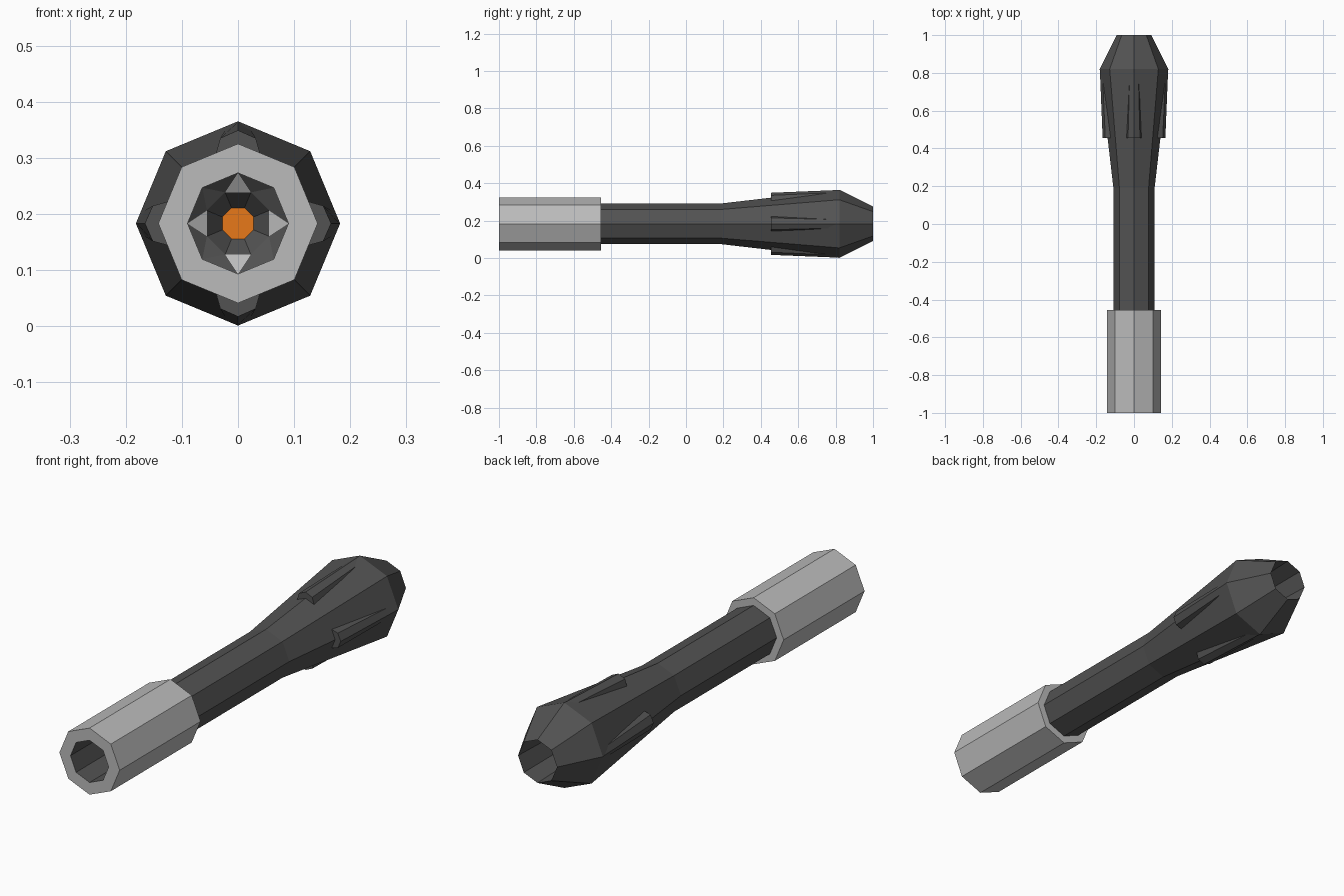
import bpy, bmesh
from math import sin, cos, pi

if "Cube" in bpy.data.objects:
    bpy.data.objects.remove(bpy.data.objects["Cube"])

CZ, N = 0.183, 8


def material(name, rgb):
    m = bpy.data.materials.new(name)
    m.diffuse_color = (*rgb, 1)
    m.use_nodes = True
    m.node_tree.nodes["Principled BSDF"].inputs["Base Color"].default_value = m.diffuse_color
    return m


GREY = material("light_grey", (0.5, 0.5, 0.5))
DARK = material("dark_grey", (0.085, 0.085, 0.085))
ORANGE = material("orange", (0.8, 0.19, 0.01))


def ring(bm, y, r, phase=0):
    return [bm.verts.new((r * sin(2 * pi * (k + phase) / N), y,
                          CZ + r * cos(2 * pi * (k + phase) / N))) for k in range(N)]


def bridge(bm, a, b, mat=0):
    for k in range(N):
        j = (k + 1) % N
        bm.faces.new((a[k], a[j], b[j], b[k])).material_index = mat


def finish(bm, name, mats, face_front=False):
    bmesh.ops.recalc_face_normals(bm, faces=bm.faces)
    bm.faces.ensure_lookup_table()
    if face_front and bm.faces[0].normal.y > 0:
        bmesh.ops.reverse_faces(bm, faces=bm.faces)
    me = bpy.data.meshes.new(name)
    bm.to_mesh(me)
    bm.free()
    for m in mats:
        me.materials.append(m)
    ob = bpy.data.objects.new(name, me)
    bpy.context.collection.objects.link(ob)
    return ob


# Light sleeve: thick octagonal tube with a dark bore
bm = bmesh.new()
rings = [ring(bm, y, r) for y, r in
         [(-1, 0.142), (-0.455, 0.142), (-0.455, 0.09), (-1, 0.09)]]
for i in range(4):
    bridge(bm, rings[i], rings[(i + 1) % 4], 1 if i == 2 else 0)
finish(bm, "sleeve", [GREY, DARK])

# Dark shaft flaring into the head, with an open recess in the tip
bm = bmesh.new()
rings = [ring(bm, y, r) for y, r in
         [(-0.455, 0.109), (0.19, 0.109), (0.82, 0.182), (1, 0.092), (0.8, 0.085)]]
for a, b in zip(rings, rings[1:]):
    bridge(bm, a, b)
bm.faces.new(rings[-1])
outer = ring(bm, -0.455, 0.09)
bridge(bm, outer, rings[0])
inner_end = ring(bm, -0.44, 0.09)
bridge(bm, outer, inner_end)
bm.faces.new(inner_end)
finish(bm, "shaft_and_head", [DARK])

# Socket bottom: star-shaped step, tapered seat and orange core
bm = bmesh.new()
core = ring(bm, -0.46, 0.03, 0.5)
bm.faces.new(core).material_index = 2
seat = ring(bm, -0.5, 0.06, 0.5)
bridge(bm, core, seat, 1)
rim = ring(bm, -0.52, 0.09)
for k in range(N):
    bm.faces.new((rim[k], seat[k - 1], seat[k])).material_index = k % 2
    bm.faces.new((rim[k], rim[(k + 1) % N], seat[k])).material_index = 1
finish(bm, "socket_core", [GREY, DARK, ORANGE], True)

# Four ridged fins that sink into the head toward the tip
for q in range(4):
    c, s = cos(q * pi / 2), sin(q * pi / 2)
    bm = bmesh.new()
    ends = []
    for y, half, base, side, top in [(0.455, 0.042, 0.115, 0.152, 0.166),
                                     (0.81, 0.030, 0.150, 0.1675, 0.1805)]:
        pts = [(-half, base), (-half * 0.75, side), (0, top), (half * 0.75, side), (half, base)]
        ends.append([bm.verts.new((u * c + v * s, y, CZ - u * s + v * c)) for u, v in pts])
    a, b = ends
    bm.faces.new(a)
    bm.faces.new(b)
    for k in range(5):
        j = (k + 1) % 5
        bm.faces.new((a[k], a[j], b[j], b[k]))
    finish(bm, f"fin_{q + 1}", [DARK])
